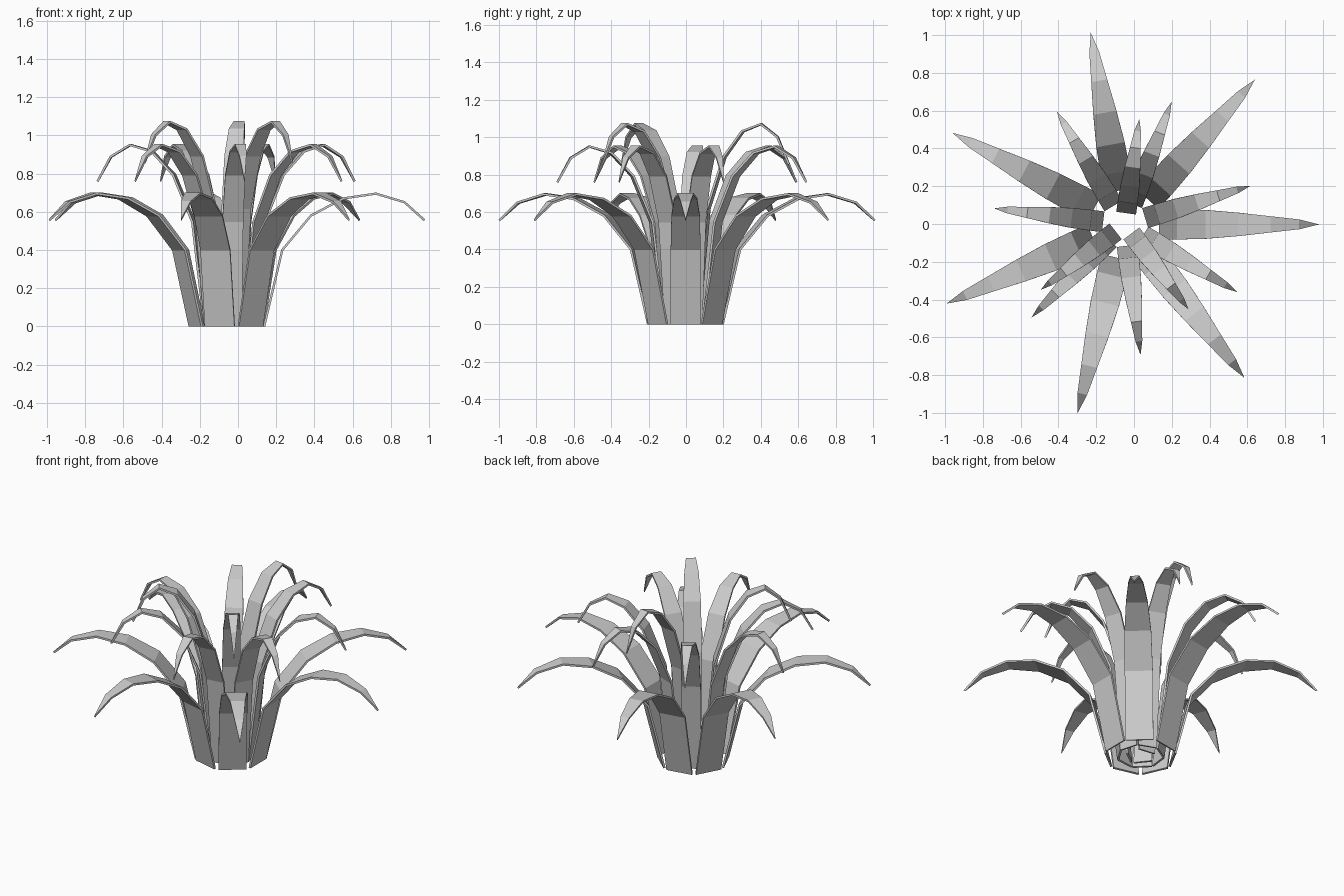
import bpy, bmesh, math
from mathutils import Matrix

if "Cube" in bpy.data.objects:
    bpy.data.objects.remove(bpy.data.objects["Cube"])

# one leaf: (distance out from base, height, half width), ending in a point
LEAF = [(0, 0, .08), (.095, .40, .08), (.245, .58, .076), (.415, .67, .062),
        (.585, .695, .043), (.735, .65, .026), (.84, .555, 0)]
CENTRE = Matrix.Translation((-.05, -.002, 0))


def leaf(name, angle, base, out, height, width):
    bm = bmesh.new()
    rows = []
    for r, z, w in LEAF:
        x = base + r * out
        sides = (-1, 1) if w else (0,)
        rows.append([bm.verts.new((x, s * w * width, z * height)) for s in sides])
    for a, b in zip(rows, rows[1:]):
        bm.faces.new([a[0], a[1]] + b[::-1])
    bmesh.ops.recalc_face_normals(bm, faces=bm.faces)
    bm.transform(CENTRE @ Matrix.Rotation(math.radians(angle), 4, 'Z'))
    mesh = bpy.data.meshes.new(name)
    bm.to_mesh(mesh)
    bm.free()
    ob = bpy.data.objects.new(name, mesh)
    bpy.context.collection.objects.link(ob)
    # thin leaf blade
    mod = ob.modifiers.new("thickness", 'SOLIDIFY')
    mod.thickness = .012
    mod.offset = 0


# outer and middle whorls of seven leaves, inner whorl of three
for i in range(7):
    leaf(f"outer_leaf_{i + 1}", -52 * i, .187, 1, 1, 1)
    leaf(f"middle_leaf_{i + 1}", 17 + 52 * i, .12, .68, 1.367, .69)
for i, angle in enumerate((82, 218, 307)):
    leaf(f"inner_leaf_{i + 1}", angle, .066, .585, 1.54, .66)
